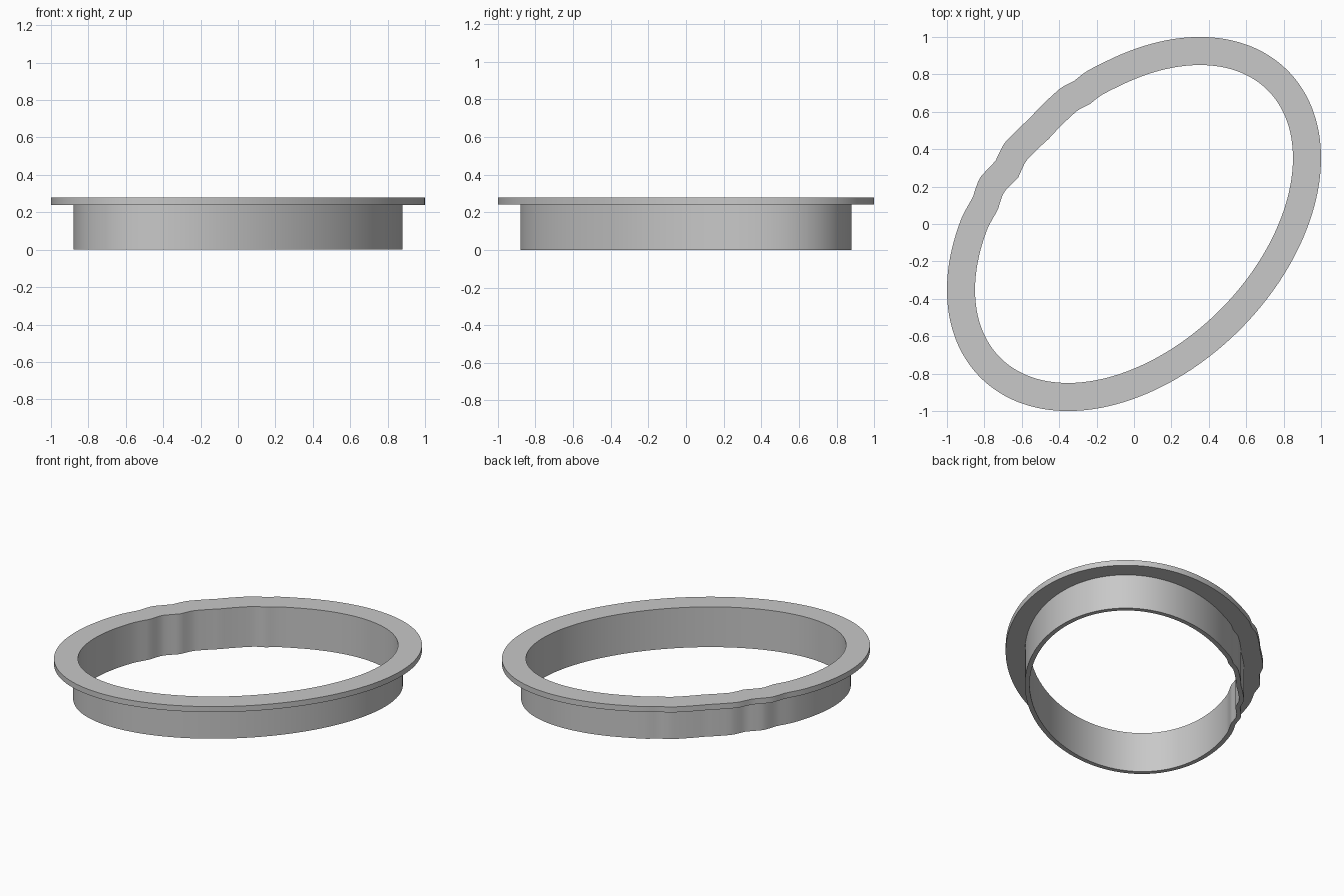
import bpy, bmesh, math
from mathutils import Vector, Matrix

cube = bpy.data.objects.get("Cube")
if cube:
    bpy.data.objects.remove(cube, do_unlink=True)

LONG, SHORT = 1.011, 0.65      # semi-axes of the oval opening
SEGMENTS = 240
TILT = Matrix.Rotation(math.radians(45), 2)

# Cross-section: distance outward from the opening, height
PROFILE = [(0, 0), (0.03, 0), (0.03, 0.24), (0.15, 0.24), (0.15, 0.278), (0, 0.278)]

# Slight dents along one long side: position on the long axis, outward shift
DENTS = [(-0.56, 0), (-0.46, -0.010), (-0.37, 0.008), (-0.26, -0.014), (-0.17, 0.006),
         (0.0, -0.006), (0.22, 0.008), (0.28, -0.004), (0.35, 0.004), (0.46, 0)]


def dent(c):
    for (c0, d0), (c1, d1) in zip(DENTS, DENTS[1:]):
        if c0 <= c <= c1:
            return d0 + (d1 - d0) * (c - c0) / (c1 - c0)
    return 0


def section(bm, t):
    """One cross-section placed square to the oval at angle t."""
    c, s = math.cos(t), math.sin(t)
    base = Vector((LONG * c, SHORT * s))
    normal = Vector((SHORT * c, LONG * s)).normalized()
    shift = dent(c) if s > 0 else 0
    verts = []
    for out, z in PROFILE:
        p = TILT @ (base + normal * (out + shift))
        verts.append(bm.verts.new((p.x, p.y, z)))
    return verts


# Oval collar with its flange, swept as one closed section
bm = bmesh.new()
rings = [section(bm, 2 * math.pi * i / SEGMENTS) for i in range(SEGMENTS)]
n = len(PROFILE)
for i, ring in enumerate(rings):
    after = rings[(i + 1) % SEGMENTS]
    for j in range(n):
        k = (j + 1) % n
        bm.faces.new((ring[j], after[j], after[k], ring[k]))
bmesh.ops.recalc_face_normals(bm, faces=bm.faces)

mesh = bpy.data.meshes.new("flanged_collar")
bm.to_mesh(mesh)
bm.free()
collar = bpy.data.objects.new("flanged_collar", mesh)
bpy.context.collection.objects.link(collar)

# Plain grey
grey = bpy.data.materials.new("plain_grey")
grey.use_nodes = True
colour = (0.58, 0.58, 0.58, 1)
grey.diffuse_color = colour
for node in grey.node_tree.nodes:
    if node.type == 'BSDF_PRINCIPLED':
        node.inputs["Base Color"].default_value = colour
mesh.materials.append(grey)

# Smooth walls with sharp rims
bpy.ops.object.select_all(action='DESELECT')
collar.select_set(True)
bpy.context.view_layer.objects.active = collar
bpy.ops.object.shade_smooth_by_angle(angle=math.radians(30))
